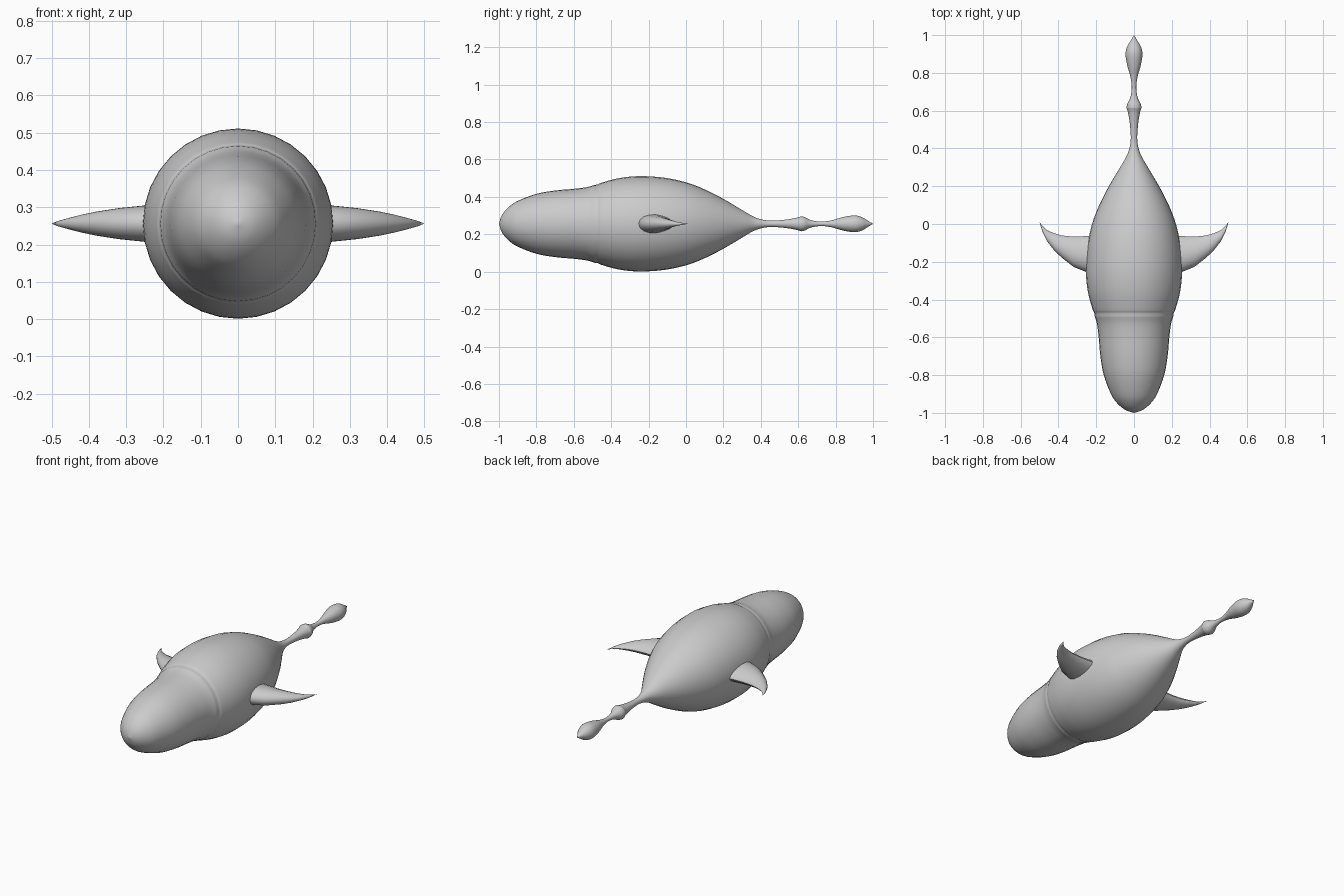
import bpy, bmesh, math
from mathutils import Vector

cube = bpy.data.objects.get("Cube")
if cube:
    bpy.data.objects.remove(cube, do_unlink=True)

grey = bpy.data.materials.new("soft_grey")
grey.use_nodes = True
grey.diffuse_color = (0.6, 0.6, 0.6, 1)
grey.node_tree.nodes["Principled BSDF"].inputs["Base Color"].default_value = (0.6, 0.6, 0.6, 1)

AXIS_Z = 0.256


def smooth_path(points, steps=4):
    """Catmull-Rom curve through (y, radius) points."""
    pts = [Vector(p) for p in points]
    pts = [pts[0]] + pts + [pts[-1]]
    path = []
    for a, b, c, d in zip(pts, pts[1:], pts[2:], pts[3:]):
        for i in range(steps):
            t = i / steps
            path.append(0.5 * (2 * b + (c - a) * t + (2 * a - 5 * b + 4 * c - d) * t**2
                               + (3 * b - a - 3 * c + d) * t**3))
    return path + [pts[-1]]


def loft(name, rings, angle):
    """Skin a list of closed rings; a ring of one point makes a tip."""
    bm = bmesh.new()
    loops = [[bm.verts.new(p) for p in ring] for ring in rings]
    for a, b in zip(loops, loops[1:]):
        n = max(len(a), len(b))
        for i in range(n):
            j = (i + 1) % n
            quad = [a[i % len(a)], a[j % len(a)], b[j % len(b)], b[i % len(b)]]
            bm.faces.new(list(dict.fromkeys(quad)))
    for end in (loops[0], loops[-1]):
        if len(end) > 2:
            bm.faces.new(end)
    bmesh.ops.recalc_face_normals(bm, faces=bm.faces[:])
    mesh = bpy.data.meshes.new(name)
    bm.to_mesh(mesh)
    bm.free()
    mesh.materials.append(grey)
    obj = bpy.data.objects.new(name, mesh)
    bpy.context.collection.objects.link(obj)
    bpy.ops.object.select_all(action='DESELECT')
    obj.select_set(True)
    bpy.context.view_layer.objects.active = obj
    bpy.ops.object.shade_smooth_by_angle(angle=math.radians(angle))
    return obj


def turned(name, path, sides=32):
    """Revolve a (y, radius) path about the long axis."""
    rings = []
    for y, r in path:
        count = sides if r > 0.0005 else 1
        rings.append([(r * math.cos(math.tau * k / count) if count > 1 else 0, y,
                       AXIS_Z + (r * math.sin(math.tau * k / count) if count > 1 else 0))
                      for k in range(count)])
    return loft(name, rings, 40)


# Body: rounded head, neck ridge, plump trunk and narrow beaded tail
head = [(-1, 0), (-0.985, 0.045), (-0.95, 0.088), (-0.9, 0.122), (-0.8, 0.16),
        (-0.7, 0.178), (-0.6, 0.187), (-0.53, 0.196), (-0.49, 0.208)]
trunk = [(-0.49, 0.208), (-0.47, 0.211), (-0.45, 0.22), (-0.36, 0.244), (-0.25, 0.255),
         (-0.12, 0.247), (0, 0.222), (0.1, 0.184), (0.2, 0.133), (0.3, 0.074),
         (0.36, 0.039), (0.41, 0.022), (0.46, 0.017), (0.53, 0.022), (0.59, 0.032), (0.615, 0.04)]
tail = [(0.615, 0.04), (0.635, 0.036), (0.66, 0.023), (0.69, 0.015), (0.73, 0.012),
        (0.78, 0.019), (0.84, 0.036), (0.9, 0.045), (0.94, 0.036), (0.97, 0.018), (1, 0)]
turned("body", smooth_path(head)[:-1] + smooth_path(trunk)[:-1] + smooth_path(tail))

# Fins: swept blades with a blunt leading edge and thin trailing edge
stations = [(0.17, -0.265, -0.055, 0.05), (0.25, -0.255, -0.064, 0.047),
            (0.32, -0.227, -0.067, 0.04), (0.38, -0.18, -0.061, 0.031),
            (0.42, -0.143, -0.05, 0.023), (0.46, -0.092, -0.033, 0.013),
            (0.485, -0.042, -0.01, 0.006)]
for side, name in ((1, "left_fin"), (-1, "right_fin")):
    rings = []
    for x, front, back, half in stations:
        ring = []
        for k in range(16):
            a = math.tau * k / 16
            u = 0.5 - 0.5 * math.cos(a)
            thick = half * math.sin(a) * (1.15 - 0.45 * u**2)
            ring.append((side * x, front + (back - front) * u, AXIS_Z + thick))
        rings.append(ring)
    rings.append([(side * 0.5, 0.01, AXIS_Z)])
    loft(name, rings, 40)
